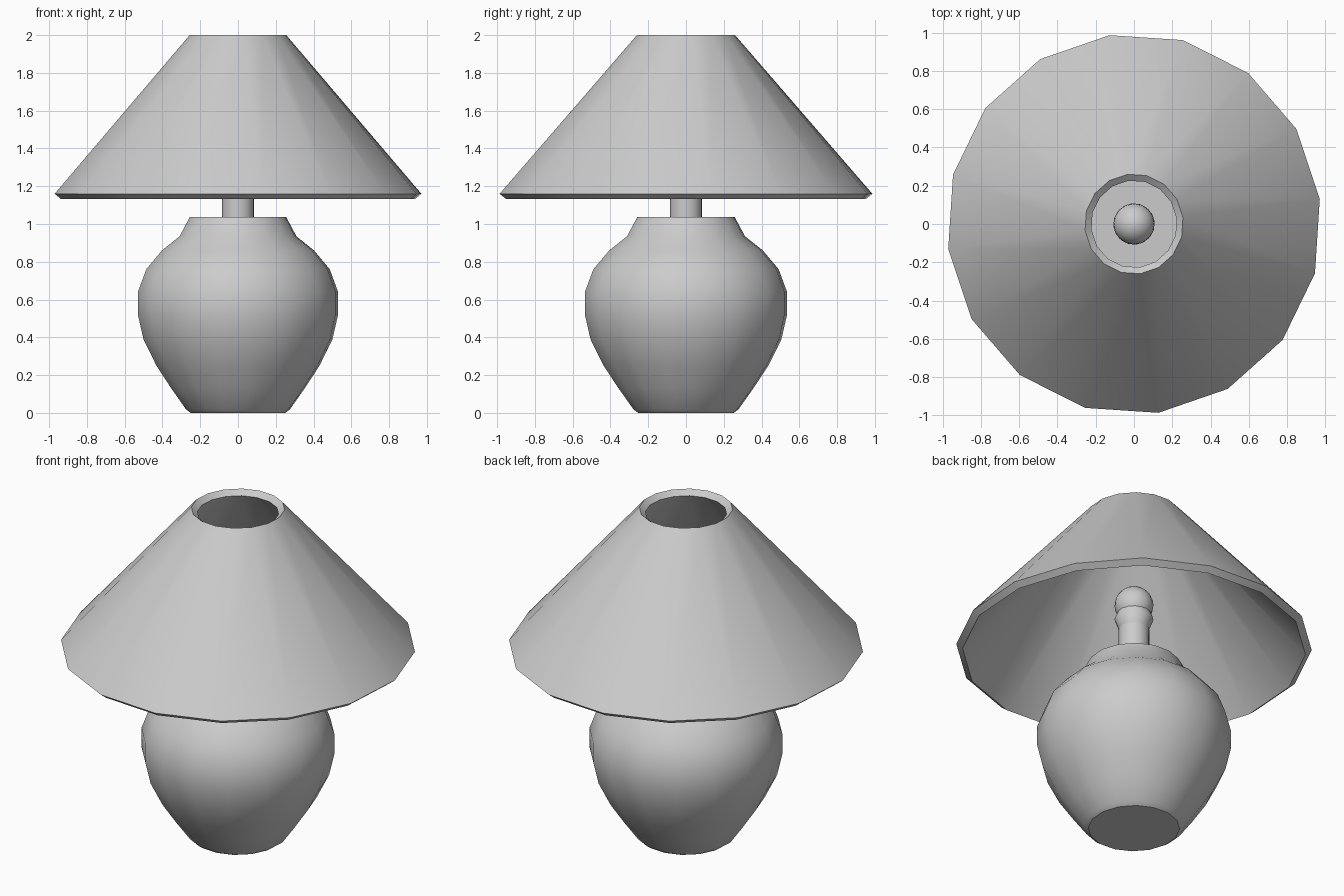
import bpy, bmesh, math

cube = bpy.data.objects.get("Cube")
if cube:
    bpy.data.objects.remove(cube)

SIDES = 16
TURN = math.radians(7.5)

grey = bpy.data.materials.new("plain_grey")
grey.use_nodes = True
colour = (0.6, 0.6, 0.6, 1)
grey.diffuse_color = colour
grey.node_tree.nodes["Principled BSDF"].inputs["Base Color"].default_value = colour


def lathe(name, profile, closed=False, sides=SIDES, sx=1.0, angle=35):
    """Turn a (radius, z) profile around the z axis; open ends get caps."""
    bm = bmesh.new()
    rings = []
    for r, z in profile:
        rings.append([bm.verts.new((sx * r * math.cos(TURN + math.tau * i / sides),
                                    r * math.sin(TURN + math.tau * i / sides), z))
                      for i in range(sides)])
    pairs = list(zip(rings, rings[1:]))
    if closed:
        pairs.append((rings[-1], rings[0]))
    else:
        bm.faces.new(rings[0])
        bm.faces.new(rings[-1])
    for a, b in pairs:
        for i in range(sides):
            j = (i + 1) % sides
            bm.faces.new((a[i], a[j], b[j], b[i]))
    bmesh.ops.recalc_face_normals(bm, faces=bm.faces)
    mesh = bpy.data.meshes.new(name)
    bm.to_mesh(mesh)
    bm.free()
    obj = bpy.data.objects.new(name, mesh)
    bpy.context.collection.objects.link(obj)
    finish(obj, angle)
    return obj


def finish(obj, angle):
    obj.data.materials.append(grey)
    bpy.ops.object.select_all(action="DESELECT")
    obj.select_set(True)
    bpy.context.view_layer.objects.active = obj
    bpy.ops.object.shade_smooth_by_angle(angle=math.radians(angle))


# Rounded pot body with a flat foot and neck
lathe("lamp_base", [
    (0.255, 0.0), (0.28, 0.018), (0.36, 0.13), (0.44, 0.25), (0.51, 0.39),
    (0.54, 0.52), (0.54, 0.64), (0.495, 0.76), (0.41, 0.86), (0.315, 0.935),
    (0.26, 1.037)], sx=0.99)

# Conical shade with wall thickness
lathe("lamp_shade", [
    (0.995, 1.16), (0.262, 2.0), (0.228, 1.972), (0.96, 1.132)],
    closed=True, sx=0.984)

# Stem and flared socket
lathe("stem", [(0.085, 1.02), (0.085, 1.27)])
lathe("socket", [(0.083, 1.27), (0.108, 1.335), (0.085, 1.39)], angle=60)

# Round bulb
bpy.ops.mesh.primitive_uv_sphere_add(segments=SIDES, ring_count=12, radius=0.108,
                                     location=(0, 0, 1.425))
bulb = bpy.context.object
bulb.name = "bulb"
finish(bulb, 60)
